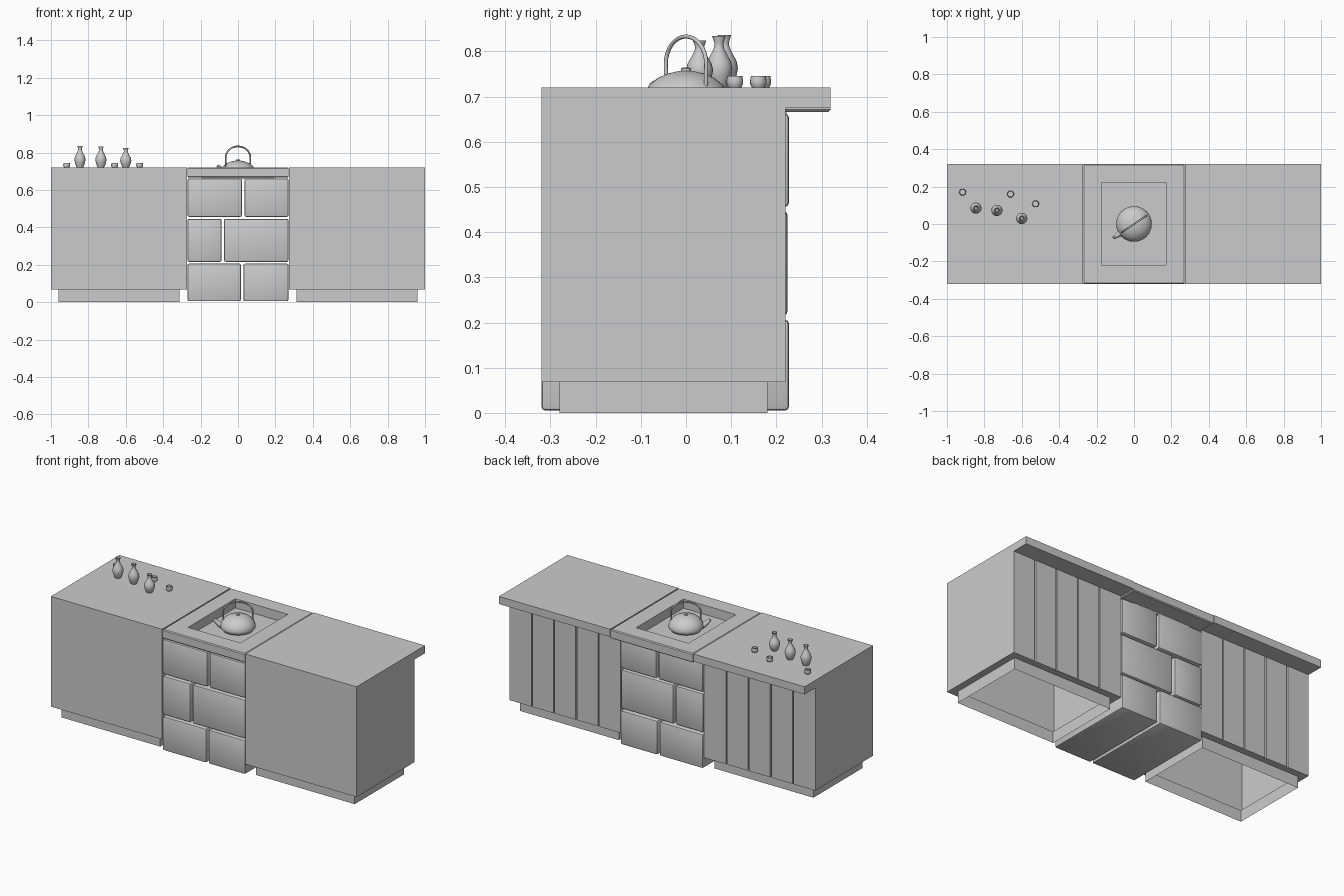
import bpy, bmesh, math
from mathutils import Vector

if "Cube" in bpy.data.objects:
    bpy.data.objects.remove(bpy.data.objects["Cube"])


def finish(name, bm, smooth=False):
    bmesh.ops.recalc_face_normals(bm, faces=bm.faces)
    me = bpy.data.meshes.new(name)
    bm.to_mesh(me)
    bm.free()
    if smooth:
        for p in me.polygons:
            p.use_smooth = True
        me.set_sharp_from_angle(angle=math.radians(40))
    ob = bpy.data.objects.new(name, me)
    bpy.context.collection.objects.link(ob)
    return ob


def box(name, x0, x1, y0, y1, z0, z1, bevel=0.0, segs=1):
    bm = bmesh.new()
    bmesh.ops.create_cube(bm, size=1)
    for v in bm.verts:
        v.co = ((x0 + x1) / 2 + v.co.x * (x1 - x0),
                (y0 + y1) / 2 + v.co.y * (y1 - y0),
                (z0 + z1) / 2 + v.co.z * (z1 - z0))
    if bevel:
        bmesh.ops.bevel(bm, geom=bm.edges[:], offset=bevel, segments=segs,
                        profile=0.5, affect='EDGES')
    return finish(name, bm, bool(bevel))


def loft(bm, rings):
    # joins equal-length closed rings with quads
    for a, b in zip(rings, rings[1:]):
        n = len(a)
        for i in range(n):
            bm.faces.new((a[i], a[(i + 1) % n], b[(i + 1) % n], b[i]))


def lathe(name, profile, pos, n=24):
    bm = bmesh.new()
    rings = [[bm.verts.new((pos[0] + r * math.cos(2 * math.pi * i / n),
                            pos[1] + r * math.sin(2 * math.pi * i / n),
                            pos[2] + z)) for i in range(n)] for r, z in profile]
    loft(bm, rings)
    bm.faces.new(rings[0])
    bm.faces.new(rings[-1])
    return finish(name, bm, True)


def tube(name, points, radii):
    cu = bpy.data.curves.new(name, 'CURVE')
    cu.dimensions = '3D'
    cu.bevel_depth = 1.0
    cu.bevel_resolution = 3
    cu.use_fill_caps = True
    sp = cu.splines.new('POLY')
    sp.points.add(len(points) - 1)
    for p, co, r in zip(sp.points, points, radii):
        p.co = (*co, 1)
        p.radius = r
    sp.use_smooth = True
    ob = bpy.data.objects.new(name, cu)
    bpy.context.collection.objects.link(ob)
    return ob


def rect(bm, x0, x1, y0, y1, z):
    return [bm.verts.new(c) for c in ((x0, y0, z), (x1, y0, z), (x1, y1, z), (x0, y1, z))]


# Side cabinets: hollow shell with open recessed plinth, planked back, worktop
for side, x0, x1 in (("left", -1.0, -0.273), ("right", 0.273, 1.0)):
    bm = bmesh.new()
    loft(bm, [rect(bm, x0 + 0.04, x1 - 0.04, -0.28, 0.18, 0.0),
              rect(bm, x0 + 0.04, x1 - 0.04, -0.28, 0.18, 0.068),
              rect(bm, x0, x1, -0.32, 0.21, 0.068),
              rect(bm, x0, x1, -0.32, 0.21, 0.675)])
    finish(side + "_cabinet", bm)
    w = (x1 - x0) / 5
    for i in range(5):
        box(f"{side}_plank_{i}", x0 + i * w + (0.004 if i else 0),
            x0 + (i + 1) * w - (0.004 if i < 4 else 0), 0.21, 0.22, 0.068, 0.675)
    box(side + "_worktop", x0, x1, -0.32, 0.32, 0.675, 0.72)

# Stone blocks of the stove, in three rows running the full depth
rows = [(0.005, 0.206, 0.022, 0.228), (0.216, 0.446, -0.081, 0.225), (0.456, 0.662, 0.028, 0.228)]
for i, (z0, z1, split, back) in enumerate(rows):
    box(f"stone_{i}_left", -0.27, split - 0.007, -0.32, back, z0, z1, 0.009, 2)
    box(f"stone_{i}_right", split + 0.007, 0.27, -0.32, back, z0, z1, 0.009, 2)

# Stove slab with a rectangular opening
bm = bmesh.new()
b = 0.005


def slab_ring(inset, z):
    return rect(bm, -0.271 + inset, 0.271 - inset, -0.32 + inset, 0.32 - inset, z)


rings = [slab_ring(b, 0.666), slab_ring(0, 0.666 + b), slab_ring(0, 0.72 - b), slab_ring(b, 0.72),
         rect(bm, -0.173, 0.17, -0.22, 0.223, 0.72), rect(bm, -0.173, 0.17, -0.22, 0.223, 0.666)]
loft(bm, rings + [rings[0]])
finish("stove_slab", bm)
box("hearth_floor", -0.19, 0.19, -0.215 - 0.02, 0.222, 0.658, 0.666)

# Kettle on the hearth
base = 0.666
lathe("kettle_body", [(0.065, 0), (0.084, 0.008), (0.094, 0.02), (0.095, 0.03), (0.091, 0.045),
                      (0.081, 0.06), (0.063, 0.075), (0.04, 0.085), (0.018, 0.09), (0.004, 0.091)],
      (0, 0, base), 32)
lathe("kettle_knob", [(0.006, 0), (0.006, 0.005), (0.011, 0.007), (0.011, 0.012), (0.007, 0.014)],
      (0, 0, 0.75), 16)
d = Vector((-math.cos(math.radians(34)), -math.sin(math.radians(34)), 0))
up = Vector((0, 0, 1))
pts = [d * 0.078 + up * 0.715, d * 0.08 + up * 0.765]
pts += [d * (0.08 * math.cos(t)) + up * (0.772 + 0.061 * math.sin(t))
        for t in [math.pi * k / 16 for k in range(17)]]
pts += [d * -0.08 + up * 0.765, d * -0.078 + up * 0.715]
tube("kettle_handle", pts, [0.0045] * len(pts))
tube("kettle_spout", [d * 0.07 + up * 0.685, d * 0.1 + up * 0.7, d * 0.118 + up * 0.718,
                      d * 0.13 + up * 0.729], [0.019, 0.015, 0.011, 0.009])

# Bottles
bottle = [(0.017, 0), (0.019, 0.004), (0.026, 0.022), (0.03, 0.042), (0.027, 0.058), (0.018, 0.075),
          (0.011, 0.09), (0.01, 0.1), (0.015, 0.116), (0.011, 0.116), (0.007, 0.1)]
for i, (x, y, s) in enumerate([(-0.845, 0.085, 1.0), (-0.733, 0.073, 0.98), (-0.6, 0.03, 0.9)]):
    lathe(f"bottle_{i}", [(r, z * s) for r, z in bottle], (x, y, 0.72))

# Small open cups
cup = [(0.014, 0), (0.018, 0.007), (0.0185, 0.014), (0.0165, 0.025), (0.0135, 0.025), (0.0145, 0.005)]
for i, (x, y) in enumerate([(-0.916, 0.17), (-0.66, 0.16), (-0.526, 0.108)]):
    lathe(f"cup_{i}", cup, (x, y, 0.72), 16)
